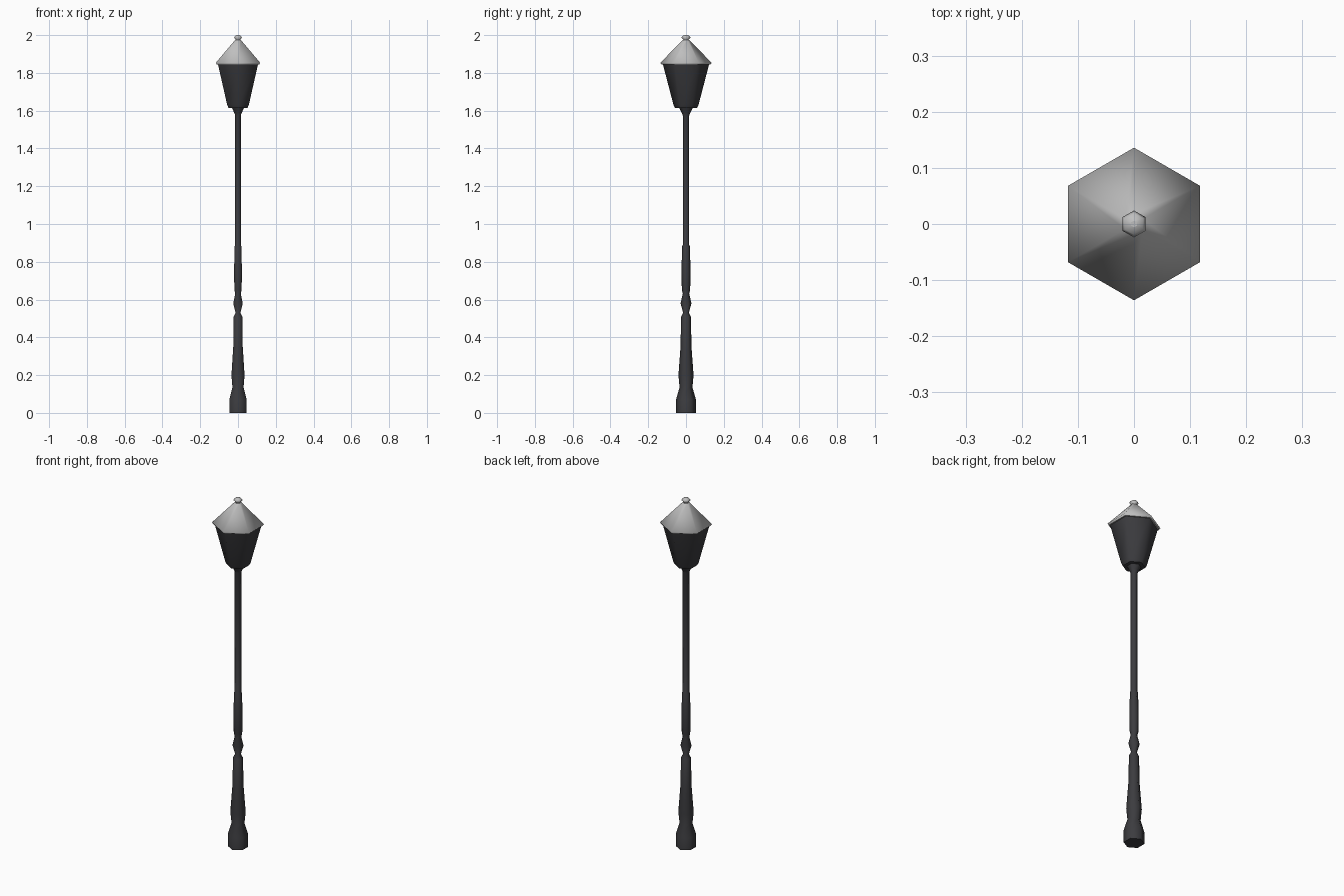
import bpy, bmesh, math

if "Cube" in bpy.data.objects:
    bpy.data.objects.remove(bpy.data.objects["Cube"])


def material(name, rgb):
    m = bpy.data.materials.new(name)
    m.diffuse_color = (*rgb, 1)
    m.use_nodes = True
    m.node_tree.nodes["Principled BSDF"].inputs["Base Color"].default_value = m.diffuse_color
    return m


dark = material("dark_iron", (0.045, 0.045, 0.05))
pale = material("pale_grey", (0.52, 0.52, 0.52))


def hex_lathe(name, profile, mat):
    """Stack six-sided rings (radius, z), corners on the y axis, capped both ends."""
    bm = bmesh.new()
    rings = []
    for r, z in profile:
        rings.append([bm.verts.new((r * math.sin(i * math.pi / 3),
                                    -r * math.cos(i * math.pi / 3), z))
                      for i in range(6)])
    for a, b in zip(rings, rings[1:]):
        for i in range(6):
            j = (i + 1) % 6
            bm.faces.new((a[i], a[j], b[j], b[i])).smooth = True
    bm.faces.new(rings[0][::-1])
    bm.faces.new(rings[-1])
    # crisp end caps
    for f in bm.faces:
        if len(f.verts) == 6:
            for e in f.edges:
                e.smooth = False
    mesh = bpy.data.meshes.new(name)
    bm.to_mesh(mesh)
    bm.free()
    mesh.materials.append(mat)
    ob = bpy.data.objects.new(name, mesh)
    bpy.context.collection.objects.link(ob)
    return ob


# turned post: foot, swelling, knuckle, sleeve, slim pole and collar
hex_lathe("post", [
    (0.053, 0.0), (0.053, 0.07), (0.034, 0.135), (0.040, 0.20),
    (0.029, 0.35), (0.026, 0.51), (0.015, 0.53), (0.029, 0.58),
    (0.017, 0.63), (0.022, 0.65), (0.024, 0.74), (0.021, 0.88),
    (0.017, 0.89), (0.017, 1.575), (0.024, 1.59), (0.038, 1.618)], dark)

# tapered lantern body
hex_lathe("lantern_body", [
    (0.058, 1.615), (0.066, 1.63), (0.123, 1.848)], dark)

# roof with thin eave
hex_lathe("roof", [
    (0.130, 1.845), (0.136, 1.853), (0.018, 1.974)], pale)

# finial knob
hex_lathe("finial", [
    (0.014, 1.968), (0.014, 1.976), (0.024, 1.986), (0.019, 1.995),
    (0.006, 2.0)], pale)
